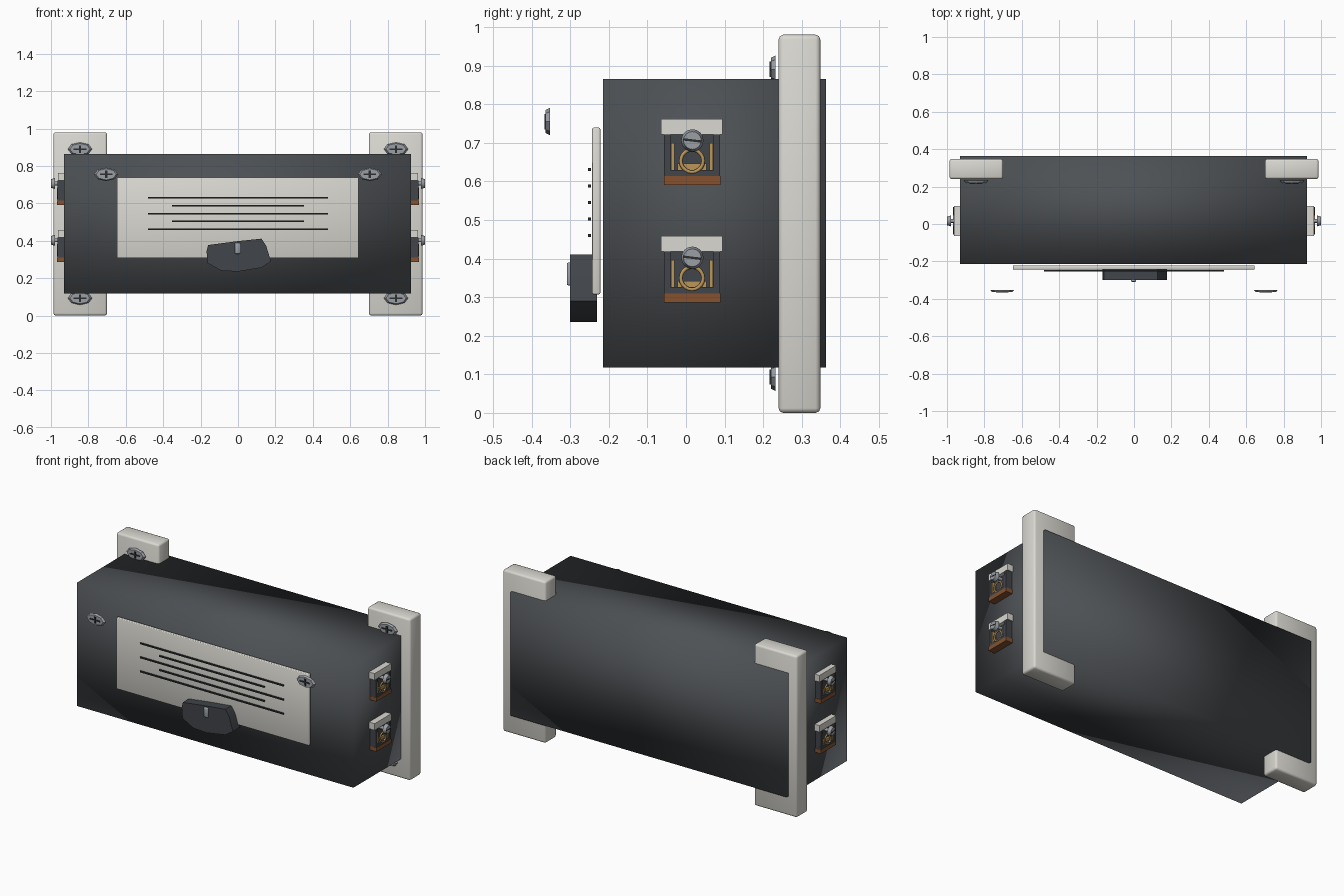
import bpy, bmesh, math
from mathutils import Matrix, Vector

if "Cube" in bpy.data.objects:
    bpy.data.objects.remove(bpy.data.objects["Cube"])


def material(name, rgb):
    m = bpy.data.materials.new(name)
    m.use_nodes = True
    m.diffuse_color = (*rgb, 1)
    m.node_tree.nodes["Principled BSDF"].inputs["Base Color"].default_value = (*rgb, 1)
    return m


CHARCOAL = material("charcoal", (0.075, 0.082, 0.09))
DARK = material("dark grey", (0.052, 0.058, 0.068))
CREAM = material("off white", (0.70, 0.69, 0.64))
STEEL = material("steel", (0.33, 0.35, 0.38))
BLACK = material("slot black", (0.025, 0.027, 0.03))
BRASS = material("brass", (0.50, 0.31, 0.10))
BROWN = material("brown", (0.24, 0.085, 0.03))


def finish(name, bm, mat, bevel=0.0, smooth=None):
    """Turn a bmesh into an object; smooth is an angle, or None for flat."""
    bmesh.ops.recalc_face_normals(bm, faces=bm.faces)
    if bevel:
        bmesh.ops.bevel(bm, geom=bm.edges[:], offset=bevel, segments=2,
                        profile=0.5, affect='EDGES')
    me = bpy.data.meshes.new(name)
    bm.to_mesh(me)
    bm.free()
    me.materials.append(mat)
    ob = bpy.data.objects.new(name, me)
    bpy.context.collection.objects.link(ob)
    if smooth is not None:
        bpy.ops.object.select_all(action='DESELECT')
        ob.select_set(True)
        bpy.context.view_layer.objects.active = ob
        if smooth >= 180:
            bpy.ops.object.shade_smooth()
        else:
            bpy.ops.object.shade_smooth_by_angle(angle=math.radians(smooth))
    return ob


def box(name, x, y, z, mat, bevel=0.0, smooth=None):
    """Box from (min, max) pairs."""
    bm = bmesh.new()
    size = [abs(b - a) for a, b in (x, y, z)]
    mid = Vector([(a + b) / 2 for a, b in (x, y, z)])
    bmesh.ops.create_cube(bm, size=1, matrix=Matrix.Translation(mid) @ Matrix.Diagonal((*size, 1)))
    return finish(name, bm, mat, bevel, smooth)


def disc(name, centre, rot, r_back, r_front, depth, mat, sides, stretch=1.0, smooth=None):
    """Tapered disc whose front points along the rotated z axis."""
    bm = bmesh.new()
    mtx = Matrix.Translation(centre) @ rot @ Matrix.Diagonal((stretch, 1, 1, 1))
    bmesh.ops.create_cone(bm, cap_ends=True, segments=sides, radius1=r_back,
                          radius2=r_front, depth=depth, matrix=mtx)
    return finish(name, bm, mat, 0, smooth)


# Housing and rear mounting brackets
box("housing", (-0.93, 0.925), (-0.215, 0.363), (0.117, 0.865), CHARCOAL, smooth=180)
for side, s in (("left", 1), ("right", -1)):
    box(side + "_bracket", (s * 0.70, s * 0.987), (0.24, 0.348), (0, 0.98),
        CREAM, bevel=0.012, smooth=180)

# Front label panel with printed bars
box("label_panel", (-0.648, 0.645), (-0.243, -0.222), (0.307, 0.739), CREAM, bevel=0.004, smooth=180)
for i in range(5):
    half = 0.352 if i % 2 else 0.481
    z = 0.631 - i * 0.0427
    box(f"label_bar_{i + 1}", (-half, half), (-0.254, -0.246), (z - 0.004, z + 0.004), BLACK)


# Oval cross-head screws on the panel and the brackets
def oval_screw(name, x, y, z):
    face = Matrix.Rotation(math.pi / 2, 4, 'X')
    disc(name, (x, y, z), face, 0.036, 0.030, 0.012, STEEL, 8, stretch=1.8)
    box(name + "_slot_wide", (x - 0.034, x + 0.034), (y - 0.009, y - 0.005),
        (z - 0.004, z + 0.004), BLACK)
    box(name + "_slot_tall", (x - 0.006, x + 0.006), (y - 0.009, y - 0.005),
        (z - 0.020, z + 0.020), BLACK)


for side, s in (("left", 1), ("right", -1)):
    oval_screw(side + "_panel_screw", s * 0.705, -0.358, 0.755)
    oval_screw(side + "_upper_bracket_screw", s * 0.845, 0.226, 0.890)
    oval_screw(side + "_lower_bracket_screw", s * 0.845, 0.226, 0.093)

# Front lever with its indicator pin
outline = [(-0.168, 0.345), (-0.160, 0.377), (0.0, 0.398), (0.125, 0.411), (0.150, 0.375),
           (0.176, 0.290), (0.125, 0.256), (0.0, 0.235), (-0.09, 0.240), (-0.163, 0.280)]
bm = bmesh.new()
front = bm.faces.new([bm.verts.new((x, -0.30, z)) for x, z in outline])
ext = bmesh.ops.extrude_face_region(bm, geom=[front])
bmesh.ops.translate(bm, vec=(0, 0.07, 0), verts=[v for v in ext["geom"] if isinstance(v, bmesh.types.BMVert)])
if not any(len(f.verts) == len(outline) and f.calc_center_median().y < -0.29 for f in bm.faces):
    bmesh.ops.holes_fill(bm, edges=bm.edges)
finish("lever", bm, DARK, smooth=40)
box("lever_pin", (-0.016, 0.012), (-0.309, -0.295), (0.330, 0.390), STEEL, bevel=0.005, smooth=60)


# Side wiring terminals
def terminal(name, s, z):
    def part(label, x, y, dz, mat, bevel=0.0):
        box(f"{name}_{label}", (s * x[0], s * x[1]), y, (z + dz[0], z + dz[1]), mat, bevel)

    part("cap", (0.915, 0.962), (-0.065, 0.095), (0.04, 0.08), CREAM)
    part("back", (0.915, 0.940), (-0.055, 0.088), (-0.07, 0.04), DARK)
    part("sill", (0.915, 0.966), (-0.055, 0.088), (-0.07, -0.052), DARK)
    part("foot", (0.915, 0.968), (-0.057, 0.090), (-0.092, -0.068), BROWN)
    for label, m in (("rear", 1), ("front", -1)):
        mid = 0.0155
        wall = sorted((mid + m * 0.056, mid + m * 0.072))
        post = sorted((mid + m * 0.045, mid + m * 0.054))
        part(label + "_wall", (0.915, 0.966), wall, (-0.07, 0.04), DARK)
        part(label + "_post", (0.935, 0.962), post, (-0.055, 0.018), BRASS)
    part("contact", (0.935, 0.950), (-0.022, 0.053), (-0.052, -0.036), BRASS)

    # Wire loop, screw shank and slotted head
    bpy.ops.mesh.primitive_torus_add(
        location=(s * 0.963, 0.0155, z - 0.029), rotation=(0, math.pi / 2, 0),
        major_radius=0.029, minor_radius=0.005, major_segments=20, minor_segments=8)
    loop = bpy.context.object
    loop.name = name + "_wire_loop"
    loop.data.materials.append(BRASS)
    bpy.ops.object.shade_smooth()
    turn = Matrix.Rotation(s * math.pi / 2, 4, 'Y')
    disc(name + "_shank", (s * 0.955, 0.0165, z + 0.024), turn, 0.010, 0.010, 0.05,
         STEEL, 10, smooth=40)
    disc(name + "_head", (s * 0.989, 0.0165, z + 0.024), turn, 0.029, 0.023, 0.020,
         STEEL, 16, smooth=40)
    slot = box(name + "_slot", (-0.001, 0.001), (-0.023, 0.023), (-0.003, 0.003), BLACK)
    slot.location = (s * 0.999, 0.0165, z + 0.024)
    slot.rotation_euler.x = -0.12


for side, s in (("left", 1), ("right", -1)):
    terminal(side + "_upper_terminal", s, 0.682)
    terminal(side + "_lower_terminal", s, 0.378)
